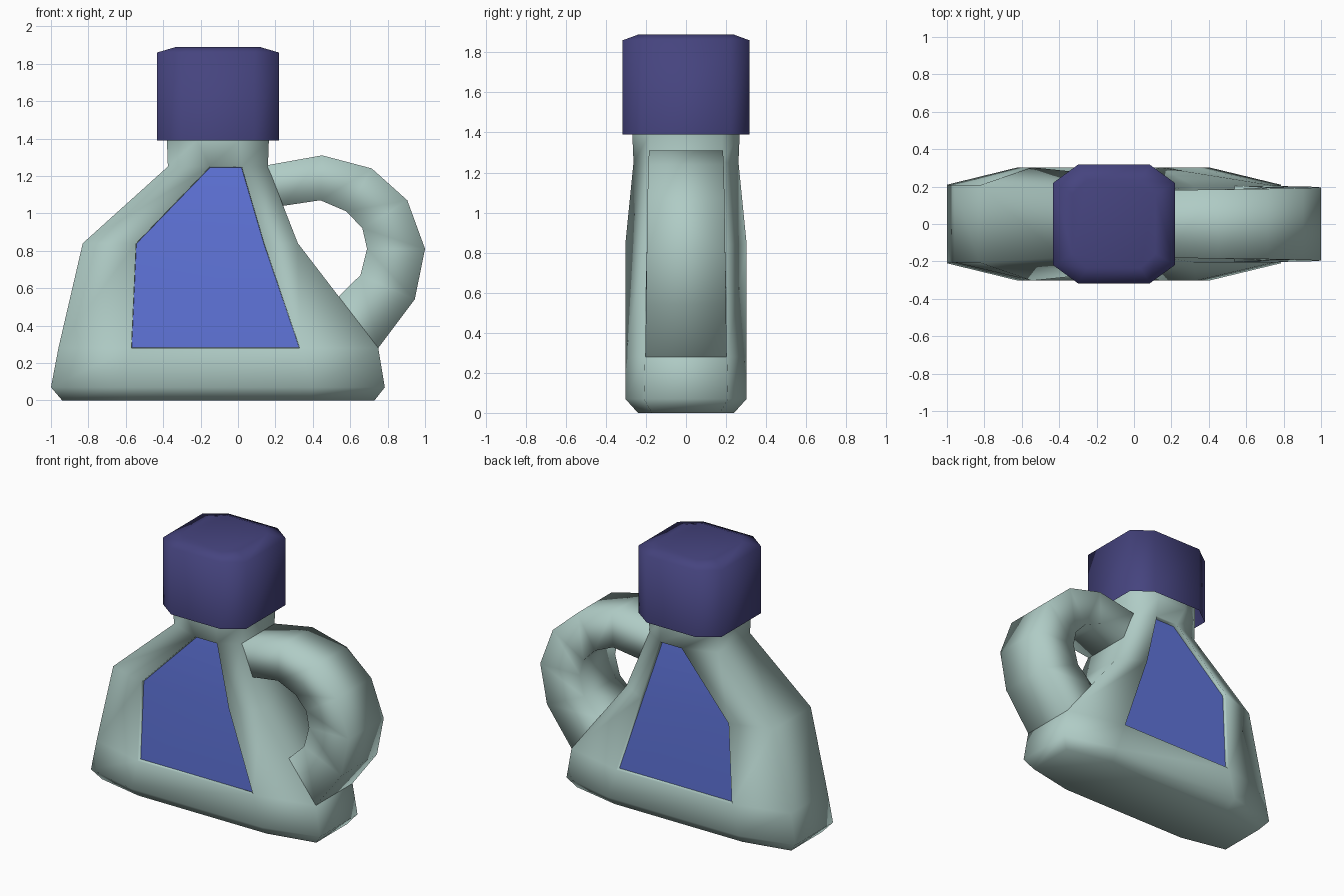
import bpy, bmesh
from mathutils import Vector

if "Cube" in bpy.data.objects:
    bpy.data.objects.remove(bpy.data.objects["Cube"])


def material(name, color):
    m = bpy.data.materials.new(name)
    m.diffuse_color = (*color, 1)
    m.use_nodes = True
    m.node_tree.nodes["Principled BSDF"].inputs["Base Color"].default_value = m.diffuse_color
    return m


BODY = material("pale_green_grey", (0.43, 0.60, 0.56))
LABEL = material("label_blue", (0.115, 0.175, 0.70))
CAP = material("dark_indigo", (0.06, 0.057, 0.21))


def octagon(z, xl, il, ir, xr, ye, ym):
    """Chamfered rectangle: outer and inner x limits, end and middle half widths."""
    return [Vector(p) for p in (
        (il, -ym, z), (ir, -ym, z), (xr, -ye, z), (xr, ye, z),
        (ir, ym, z), (il, ym, z), (xl, ye, z), (xl, -ye, z))]


def loft(name, rings, mats, label_levels=(), close_start=True):
    """Skin rings of points; recess and colour the +-y panels on label levels."""
    bm = bmesh.new()
    loops = [[bm.verts.new(p) for p in r] for r in rings]
    n = len(loops[0])
    panels = {0: [], 4: []}
    for level, (a, b) in enumerate(zip(loops, loops[1:])):
        for i in range(n):
            j = (i + 1) % n
            f = bm.faces.new((a[i], a[j], b[j], b[i]))
            if level in label_levels and i in panels:
                panels[i].append(f)
    if close_start:
        bm.faces.new(loops[0][::-1])
    bm.faces.new(loops[-1])
    bmesh.ops.recalc_face_normals(bm, faces=bm.faces)
    # recessed label panels with body-coloured walls
    for faces in panels.values():
        if faces:
            bmesh.ops.inset_region(bm, faces=faces, thickness=0.002, depth=-0.03,
                                   use_even_offset=True)
            for f in faces:
                f.material_index = 1
    for f in bm.faces:
        f.smooth = True
    for e in bm.edges:
        if len({f.material_index for f in e.link_faces}) > 1:
            e.smooth = False
    me = bpy.data.meshes.new(name)
    ob = bpy.data.objects.new(name, me)
    bpy.context.collection.objects.link(ob)
    for m in mats:
        me.materials.append(m)
    bm.to_mesh(me)
    bm.free()
    return ob


# bottle body with a recessed blue label on front and back
loft("bottle_body", [
    octagon(0.00, -0.94, -0.61, 0.39, 0.73, 0.17, 0.24),
    octagon(0.07, -1.00, -0.62, 0.40, 0.785, 0.21, 0.303),
    octagon(0.28, -0.96, -0.57, 0.33, 0.75, 0.205, 0.303),
    octagon(0.84, -0.83, -0.545, 0.14, 0.32, 0.205, 0.303),
    octagon(1.25, -0.375, -0.15, 0.02, 0.16, 0.178, 0.262),
    octagon(1.39, -0.38, -0.22, 0.01, 0.165, 0.18, 0.268),
    octagon(1.55, -0.38, -0.22, 0.01, 0.165, 0.18, 0.268),
], [BODY, LABEL], label_levels=(2, 3))

# screw cap, open underneath
loft("cap", [
    octagon(1.39, -0.432, -0.30, 0.085, 0.218, 0.22, 0.317),
    octagon(1.86, -0.432, -0.30, 0.085, 0.218, 0.22, 0.317),
    octagon(1.89, -0.33, -0.25, 0.035, 0.115, 0.16, 0.235),
], [CAP], close_start=False)

# side handle: rectangular section swept between outer and inner outlines
outer = [(0.14, 1.25), (0.16, 1.258), (0.45, 1.31), (0.715, 1.24), (0.905, 1.07),
         (1.0, 0.81), (0.945, 0.54), (0.75, 0.28), (0.735, 0.27)]
inner = [(0.21, 1.035), (0.24, 1.04), (0.44, 1.07), (0.58, 1.01), (0.665, 0.92),
         (0.69, 0.81), (0.655, 0.67), (0.538, 0.555), (0.52, 0.54)]
sections = []
for k, ((xo, zo), (xi, zi)) in enumerate(zip(outer, inner)):
    w = 0.177 + 0.03 * k / (len(outer) - 1)
    sections.append([Vector(p) for p in (
        (xo, -w, zo), (xo, w, zo), (xi, w, zi), (xi, -w, zi))])
loft("handle", sections, [BODY])
